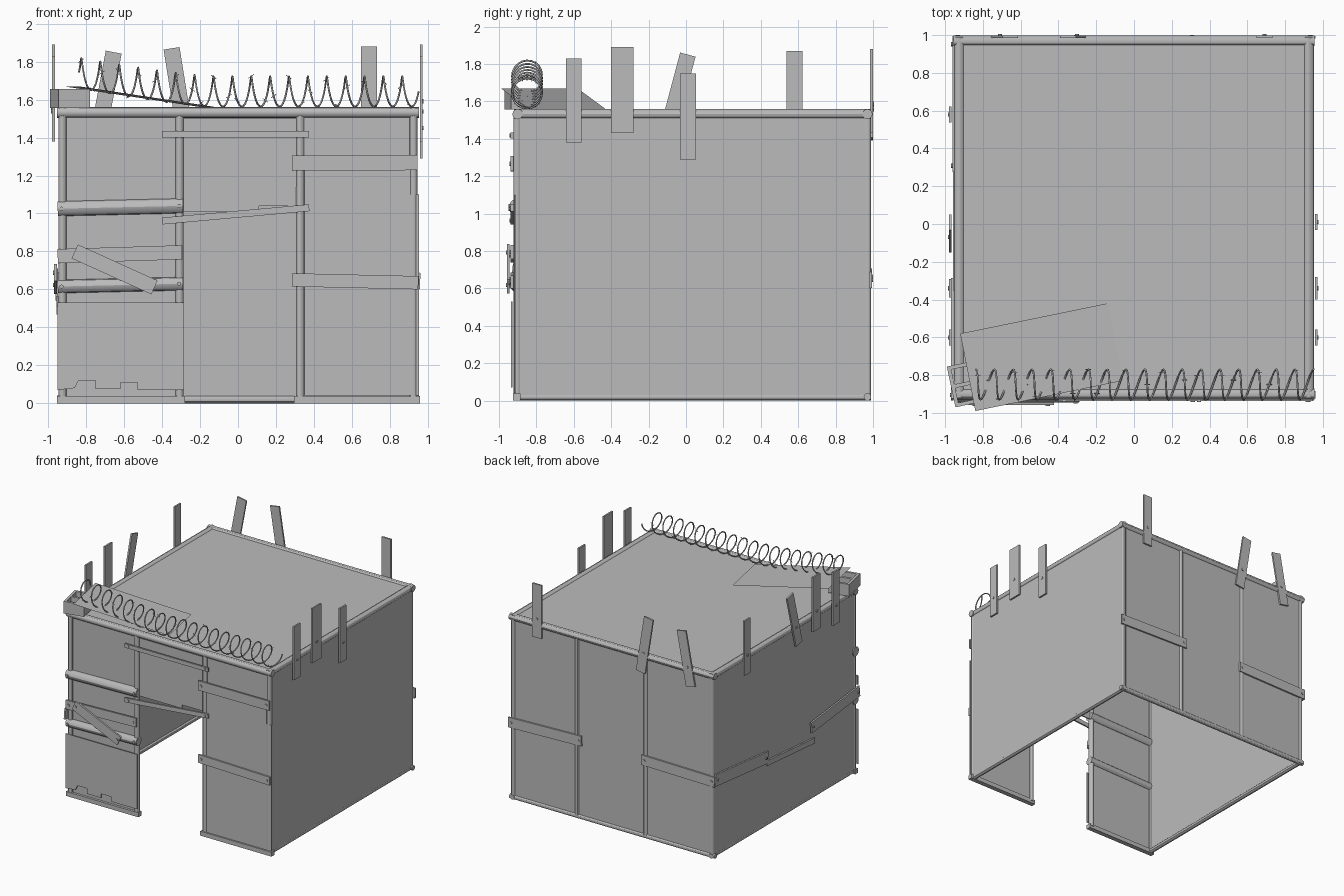
import bpy, bmesh, math
from mathutils import Vector, Matrix

cube = bpy.data.objects.get("Cube")
if cube:
    bpy.data.objects.remove(cube)

grey = bpy.data.materials.new("plain_grey")
grey.use_nodes = True
colour = (0.5, 0.5, 0.5, 1)
grey.diffuse_color = colour
grey.node_tree.nodes["Principled BSDF"].inputs["Base Color"].default_value = colour

FRONT, BACK, SIDE = -0.9, 0.97, 0.925
X, Y, Z = Vector((1, 0, 0)), Vector((0, 1, 0)), Vector((0, 0, 1))


def finish(name, bm, smooth=False):
    mesh = bpy.data.meshes.new(name)
    bmesh.ops.recalc_face_normals(bm, faces=bm.faces)
    bm.to_mesh(mesh)
    bm.free()
    mesh.materials.append(grey)
    obj = bpy.data.objects.new(name, mesh)
    bpy.context.collection.objects.link(obj)
    if smooth:
        bpy.ops.object.select_all(action='DESELECT')
        obj.select_set(True)
        bpy.context.view_layer.objects.active = obj
        bpy.ops.object.shade_smooth_by_angle()
    return obj


def box(name, lo, hi):
    lo, hi = Vector(lo), Vector(hi)
    bm = bmesh.new()
    bmesh.ops.create_cube(bm, size=1, matrix=Matrix.Translation((lo + hi) / 2)
                          @ Matrix.Diagonal((hi - lo).to_4d()))
    return finish(name, bm)


def tube(name, a, b, radius=0.027, sides=12):
    a, b = Vector(a), Vector(b)
    turn = (b - a).to_track_quat('Z', 'Y').to_matrix().to_4x4()
    bm = bmesh.new()
    bmesh.ops.create_cone(bm, cap_ends=True, segments=sides, radius1=radius, radius2=radius,
                          depth=(b - a).length, matrix=Matrix.Translation((a + b) / 2) @ turn)
    return finish(name, bm, True)


def board(name, a, b, width, normal, thick=0.014, bolts=()):
    """Flat plank from a to b, facing along normal, with bolts at fractions of its length."""
    a, b = Vector(a), Vector(b)
    along = (b - a).normalized()
    across = normal.cross(along).normalized()
    frame = Matrix((along * (b - a).length, across * width, normal * thick)).transposed().to_4x4()
    bm = bmesh.new()
    bmesh.ops.create_cube(bm, size=1, matrix=Matrix.Translation((a + b) / 2) @ frame)
    finish(name, bm)
    for t in bolts:
        p = a.lerp(b, t)
        tube(name + "_bolt", p, p + normal * (thick / 2 + 0.006), 0.011, 8)


def sheet(name, outline, y, thick=0.008):
    """Upright metal sheet cut to an outline in x and z."""
    bm = bmesh.new()
    face = bm.faces.new([bm.verts.new((x, y, z)) for x, z in outline])
    moved = bmesh.ops.extrude_face_region(bm, geom=[face])["geom"]
    bmesh.ops.translate(bm, vec=(0, thick, 0),
                        verts=[v for v in moved if isinstance(v, bmesh.types.BMVert)])
    return finish(name, bm)


# Walls and roof
for s, side in ((-1, "right"), (1, "left")):
    box(side + "_wall", (s * 0.93 - 0.012, FRONT, 0.02), (s * 0.93 + 0.012, BACK, 1.53))
box("back_wall", (-0.92, 0.96, 0.02), (0.92, 0.98, 1.53))
box("roof", (-0.92, FRONT, 1.525), (0.92, BACK, 1.545))
box("front_panel_right", (-0.93, -0.905, 0.02), (-0.29, -0.893, 1.53))
box("front_panel_left", (0.31, -0.905, 0.02), (0.93, -0.893, 1.53))

# Tubular frame
for z, name in ((1.532, "top"), (0.02, "bottom")):
    r = 0.027 if z > 1 else 0.02
    for s in (-1, 1):
        tube(name + "_side_rail", (s * SIDE, FRONT - 0.02, z), (s * SIDE, BACK + 0.02, z), r)
    tube(name + "_back_rail", (-0.955, BACK, z), (0.955, BACK, z), r)
tube("top_front_rail", (-0.955, FRONT, 1.532), (0.955, FRONT, 1.532), 0.028)
box("bottom_front_rail_right", (-0.955, -0.925, 0), (-0.28, -0.885, 0.037))
box("bottom_front_rail_left", (0.295, -0.925, 0), (0.96, -0.885, 0.037))
for x in (-SIDE, -0.308, 0.328, SIDE):
    tube("front_post", (x, FRONT, 0.02), (x, FRONT, 1.53), 0.022)
    tube("back_post", (x, BACK, 0.02), (x, BACK, 1.53), 0.02)

# Broken panel over the doorway, in overlapping pieces
sheet("door_header", [(-0.29, 1.5), (0.32, 1.5), (0.32, 1.04), (0.11, 1.04), (0.11, 1.01),
                      (-0.29, 1.01)], -0.9)
sheet("door_header_scrap", [(-0.28, 1.5), (0.31, 1.5), (0.31, 1.14), (0.11, 1.14), (0.07, 1.24),
                            (-0.09, 1.22), (-0.16, 1.245), (-0.28, 1.245)], -0.904, 0.004)

# Lower right front sheet with a torn bottom edge
sheet("torn_sheet", [(-0.952, 0.53), (-0.285, 0.53), (-0.285, 0.07), (-0.53, 0.07), (-0.53, 0.11),
                     (-0.62, 0.11), (-0.62, 0.075), (-0.75, 0.075), (-0.75, 0.12), (-0.84, 0.12),
                     (-0.86, 0.08), (-0.952, 0.07)], -0.935)
sheet("tall_sheet", [(0.35, 0.04), (0.955, 0.04), (0.955, 1.1), (0.91, 1.1), (0.91, 1.24),
                     (0.35, 1.24)], -0.918)

# Front planks and half-round rails
tube("upper_round_rail", (-0.95, -0.905, 1.025), (-0.29, -0.905, 1.04), 0.039)
tube("lower_round_rail", (-0.95, -0.905, 0.615), (-0.29, -0.905, 0.63), 0.035)
for p, x in ((1.025, -0.93), (1.04, -0.31), (0.615, -0.93), (0.63, -0.31)):
    tube("rail_bolt", (x, -0.93, p), (x, -0.95, p), 0.011, 8)
ends = (0.04, 0.96)
for name, x0, z0, x1, z1, w, y in (
        ("front_plank", -0.95, 0.775, -0.295, 0.795, 0.075, -0.93),
        ("diagonal_plank", -0.86, 0.80, -0.44, 0.61, 0.08, -0.95),
        ("upper_left_plank", 0.285, 1.265, 0.945, 1.268, 0.08, -0.93),
        ("lower_left_plank", 0.285, 0.65, 0.95, 0.635, 0.07, -0.93),
        ("header_slat", -0.40, 1.418, 0.375, 1.418, 0.033, -0.93),
        ("door_slat", -0.40, 0.96, 0.375, 1.03, 0.036, -0.93)):
    board(name, (x0, y, z0), (x1, y, z1), w, -Y, bolts=ends)

# Back planks
board("back_plank_left", (0.96, 0.988, 0.645), (0.28, 0.988, 0.665), 0.085, Y, bolts=ends)
board("back_plank_right", (-0.28, 0.988, 0.66), (-0.96, 0.988, 0.65), 0.085, Y, bolts=ends)

# Crooked planks along the right wall
board("side_plank", (-0.955, 0.98, 0.66), (-0.955, 0.28, 0.59), 0.1, -X, bolts=ends)
board("side_slat", (-0.95, 0.28, 0.54), (-0.95, -0.35, 0.49), 0.045, -X)
board("side_plank", (-0.962, -0.29, 0.62), (-0.962, -0.93, 0.69), 0.09, -X, bolts=ends)

# Upright slats standing above the roof edge: y0, z0, y1, z1, width
for y0, z0, y1, z1, w in ((-0.6, 1.38, -0.6, 1.83, 0.085), (-0.34, 1.43, -0.34, 1.89, 0.12),
                          (0.01, 1.29, 0.01, 1.75, 0.085)):
    board("left_upright", (0.965, y0, z0), (0.965, y1, z1), w, X, bolts=(0.35,))
for y0, z0, y1, z1, w in ((-0.6, 1.38, -0.6, 1.83, 0.085), (-0.34, 1.43, -0.34, 1.89, 0.1),
                          (-0.11, 1.4, 0.01, 1.85, 0.085), (0.58, 1.41, 0.58, 1.87, 0.085)):
    board("right_upright", (-0.972, y0, z0), (-0.972, y1, z1), w, -X, bolts=(0.35,))
for x0, x1, z0, z1 in ((0.69, 0.69, 1.43, 1.88), (-0.275, -0.35, 1.4, 1.87),
                       (-0.74, -0.655, 1.4, 1.85)):
    board("back_upright", (x0, 0.992, z0), (x1, 0.992, z1), 0.085, Y, bolts=(0.35,))

# Loose roof sheet leaning on a hollow block
bm = bmesh.new()
corners = [(-0.92, -0.58, 1.67), (-0.14, -0.42, 1.552), (-0.06, -0.83, 1.552), (-0.84, -0.99, 1.67)]
bm.faces.new([bm.verts.new(c) for c in corners])
bmesh.ops.solidify(bm, geom=bm.faces[:], thickness=0.006)
finish("loose_roof_sheet", bm)

bm = bmesh.new()
place = Matrix.Translation((-0.885, -0.845, 1.607)) @ Matrix.Rotation(math.radians(12), 4, 'Z')
bars = [((s * 0.075, 0), (0.02, 0.22)) for s in (-1, 1)]
bars += [((0, s * 0.1), (0.13, 0.02)) for s in (-1, 0, 1)]
for (x, y), (w, d) in bars:
    bmesh.ops.create_cube(bm, size=1, matrix=place @ Matrix.Translation((x, y, 0))
                          @ Matrix.Diagonal((w, d, 0.1, 1)))
finish("hollow_block", bm)

# Coiled barbed wire along the front roof edge
TURNS, STEPS = 18, 20


def coil_point(t):
    a = 2 * math.pi * TURNS * t
    lift = 0.1 * max(0, 1 - t / 0.4) ** 1.3
    return Vector((-0.85 + 1.79 * t + 0.012 * math.cos(a), -0.85 + 0.08 * math.cos(a),
                   1.643 + lift + 0.08 * math.sin(a)))


count = TURNS * STEPS
curve = bpy.data.curves.new("barbed_wire", 'CURVE')
curve.dimensions = '3D'
curve.bevel_depth = 0.005
curve.bevel_resolution = 1
curve.use_fill_caps = True
spline = curve.splines.new('POLY')
spline.points.add(count)
for i, p in enumerate(spline.points):
    p.co = (*coil_point(i / count), 1)
# Short barbs
for i in range(3, count, 13):
    p = coil_point(i / count)
    d = Vector((0.014, 0, 0.01 if i % 2 else -0.01))
    barb = curve.splines.new('POLY')
    barb.points.add(1)
    for q, end in zip(barb.points, (p - d, p + d)):
        q.co = (*end, 1)
        q.radius = 0.4
curve.materials.append(grey)
bpy.context.collection.objects.link(bpy.data.objects.new("barbed_wire", curve))
